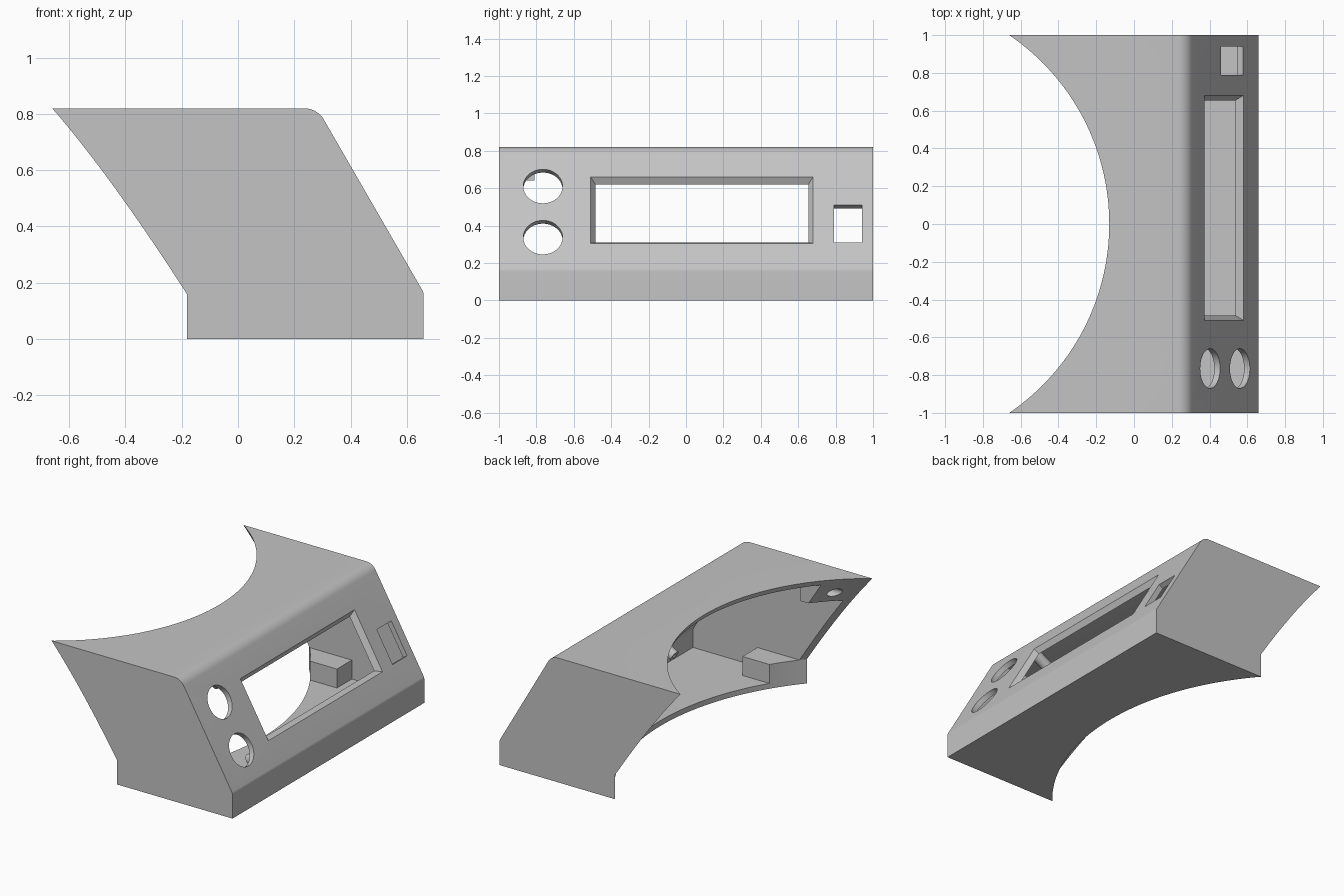
import bpy, bmesh, math
from mathutils import Vector, Matrix

if "Cube" in bpy.data.objects:
    bpy.data.objects.remove(bpy.data.objects["Cube"], do_unlink=True)

WALL = 0.035
TOP, KNEE, FRONT = 0.82, 0.165, 0.66      # top height, lower bend height, front x
SLOPE = math.radians(30)                  # panel lean from vertical
SIN, COS = math.sin(SLOPE), math.cos(SLOPE)

grey = bpy.data.materials.new("light_grey")
grey.use_nodes = True
grey.diffuse_color = (0.55, 0.55, 0.55, 1)
grey.node_tree.nodes["Principled BSDF"].inputs["Base Color"].default_value = (0.55, 0.55, 0.55, 1)

# Panel frame: u along y, v up the slope, n outward
PANEL = Matrix(((0, -SIN, COS, FRONT), (1, 0, 0, 0), (0, COS, SIN, KNEE), (0, 0, 0, 1)))


def panel_v(z):
    return (z - KNEE) / COS


def loft(name, rings, matrix=Matrix()):
    """Solid through equal-length rings of points, capped at both ends."""
    bm = bmesh.new()
    loops = [[bm.verts.new(matrix @ Vector(p)) for p in ring] for ring in rings]
    for a, b in zip(loops, loops[1:]):
        for i in range(len(a)):
            j = (i + 1) % len(a)
            bm.faces.new((a[i], a[j], b[j], b[i]))
    bm.faces.new(loops[0][::-1])
    bm.faces.new(loops[-1])
    bmesh.ops.recalc_face_normals(bm, faces=bm.faces[:])
    mesh = bpy.data.meshes.new(name)
    bm.to_mesh(mesh)
    bm.free()
    mesh.materials.append(grey)
    ob = bpy.data.objects.new(name, mesh)
    bpy.context.scene.collection.objects.link(ob)
    return ob


def circle(cx, cy, r, h, n=48):
    steps = [2 * math.pi * i / n for i in range(n)]
    return [(cx + r * math.cos(a), cy + r * math.sin(a), h) for a in steps]


def rect(u0, u1, v0, v1, h, grow=0):
    return [(u0 - grow, v0 - grow, h), (u1 + grow, v0 - grow, h),
            (u1 + grow, v1 + grow, h), (u0 - grow, v1 + grow, h)]


def box(name, x0, x1, y0, y1, z0, z1):
    return loft(name, [rect(x0, x1, y0, y1, z) for z in (z0, z1)])


def fillet(prev, corner, nxt, r, n=8):
    """Arc points that round one corner of a profile."""
    p, c, q = Vector(prev), Vector(corner), Vector(nxt)
    a, b = (p - c).normalized(), (q - c).normalized()
    half = a.angle(b) / 2
    centre = c + (a + b).normalized() * r / math.sin(half)
    start = c + a * r / math.tan(half) - centre
    end = c + b * r / math.tan(half) - centre
    sweep = math.pi - 2 * half
    pts = []
    for i in range(n + 1):
        t = i / n
        w = (math.sin((1 - t) * sweep) * start + math.sin(t * sweep) * end) / math.sin(sweep)
        pts.append(tuple(centre + w))
    return pts


def housing(name, inset, left, half_width, r_top, r_knee):
    """Extruded side profile, offset inward by inset."""
    lo, hi, front = inset, TOP - inset, FRONT - inset
    knee_z = KNEE - inset * math.tan(SLOPE / 2)
    base, knee = (front, lo), (front, knee_z)
    crest = (front - (hi - knee_z) * math.tan(SLOPE), hi)
    back = (left, hi)
    profile = [(left, lo), base] + fillet(base, knee, crest, r_knee, 4)
    profile += fillet(knee, crest, back, r_top) + [back]
    return loft(name, [[(x, y, z) for x, z in profile] for y in (-half_width, half_width)])


def combine(target, tool, operation):
    """Apply a boolean and remove the tool."""
    mod = target.modifiers.new("boolean", 'BOOLEAN')
    mod.operation, mod.solver, mod.object = operation, 'EXACT', tool
    bpy.context.view_layer.update()
    evaluated = target.evaluated_get(bpy.context.evaluated_depsgraph_get())
    mesh = bpy.data.meshes.new_from_object(evaluated)
    target.modifiers.clear()
    target.data = mesh
    bpy.data.objects.remove(tool, do_unlink=True)


# Hollow housing
body = housing("panel_housing", 0, -0.72, 1, 0.08, 0.04)
combine(body, housing("cavity", WALL, -0.9, 1 - WALL, 0.05, 0.06), 'DIFFERENCE')

# Mounting blocks in the four end corners
for side in (-1, 1):
    y0, y1 = sorted((side * 0.81, side * 0.98))
    combine(body, box("lower_block", -0.5, 0.155, y0, y1, 0.015, 0.16), 'UNION')
    combine(body, box("upper_block", -0.7, -0.27, y0, y1, 0.64, TOP - 0.015), 'UNION')

# Screw posts behind the panel, around the window
for y in (-0.56, 0.73):
    for z in (0.25, 0.685):
        v = panel_v(z)
        post = loft("screw_post", [circle(y, v, 0.035, h, 32) for h in (-0.155, -0.02)], PANEL)
        combine(body, post, 'UNION')
        bore = loft("post_bore", [circle(y, v, 0.015, h, 20) for h in (-0.18, -0.07)], PANEL)
        combine(body, bore, 'DIFFERENCE')

# Round recess at the back: cone above, straight wall below
AXIS = -1.34
recess = loft("recess", [circle(AXIS, 0, r, z, 256) for r, z in
                         ((1.53, -0.1), (1.53, 0.16), (1.209, TOP), (1.16, TOP + 0.1))])
combine(body, recess, 'DIFFERENCE')

# Screw holes in the upper blocks
along_x = Matrix(((0, 0, 1, 0), (1, 0, 0, 0), (0, 1, 0, 0), (0, 0, 0, 1)))
for y in (-0.9, 0.9):
    bore = loft("block_bore", [circle(y, 0.71, 0.03, h, 32) for h in (-0.7, -0.32)], along_x)
    combine(body, bore, 'DIFFERENCE')

# Display window with tapered edges
BEVEL = 0.026
low, high = panel_v(0.305), panel_v(0.66)
window = loft("window_cutter", [rect(-0.51, 0.68, low, high, k * WALL, k * BEVEL)
                                for k in (1, -1.5)], PANEL)
combine(body, window, 'DIFFERENCE')

# Two round button holes and a square switch hole
for z in (0.337, 0.61):
    hole = loft("button_cutter", [circle(-0.765, panel_v(z), 0.105, h, 64)
                                  for h in (0.05, -0.06)], PANEL)
    combine(body, hole, 'DIFFERENCE')
switch = loft("switch_cutter", [rect(0.79, 0.94, panel_v(0.31), panel_v(0.51), h)
                                for h in (0.05, -0.06)], PANEL)
combine(body, switch, 'DIFFERENCE')

# Smooth the curved walls, keep edges sharp
bpy.ops.object.select_all(action='DESELECT')
body.select_set(True)
bpy.context.view_layer.objects.active = body
bpy.ops.object.shade_smooth_by_angle(angle=math.radians(20))
